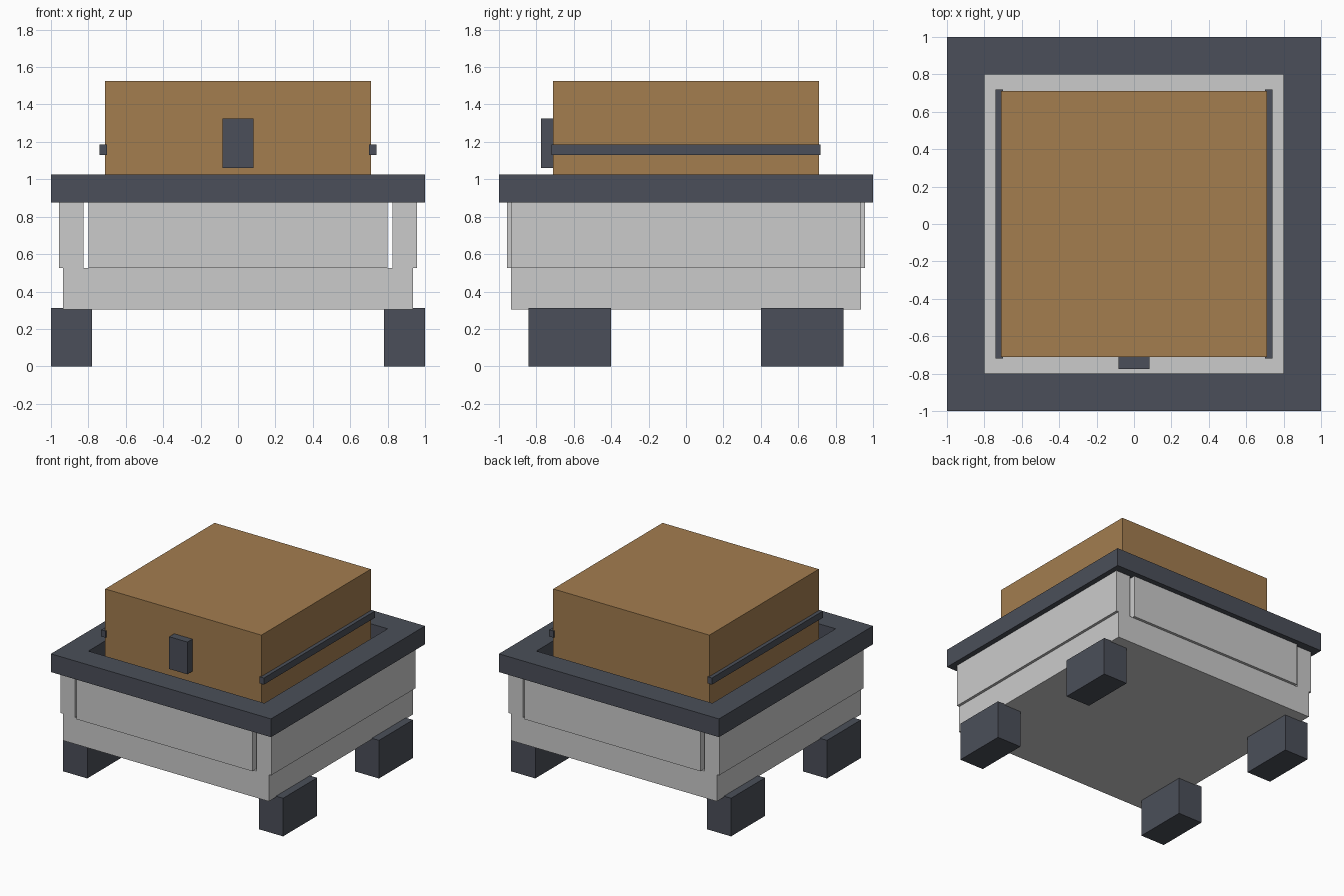
import bpy, bmesh

if "Cube" in bpy.data.objects:
    bpy.data.objects.remove(bpy.data.objects["Cube"])


def material(name, rgb):
    m = bpy.data.materials.new(name)
    m.diffuse_color = (*rgb, 1)
    m.use_nodes = True
    m.node_tree.nodes["Principled BSDF"].inputs["Base Color"].default_value = m.diffuse_color
    return m


DARK = material("dark_metal", (0.07, 0.078, 0.1))
WOOD = material("tan_box", (0.366, 0.205, 0.078))


def finish(name, bm, mat):
    bmesh.ops.recalc_face_normals(bm, faces=bm.faces)
    mesh = bpy.data.meshes.new(name)
    bm.to_mesh(mesh)
    bm.free()
    if mat:
        mesh.materials.append(mat)
    obj = bpy.data.objects.new(name, mesh)
    bpy.context.collection.objects.link(obj)
    return obj


def box(name, x, y, z, mat=None):
    """Box spanning the given (low, high) ranges."""
    bm = bmesh.new()
    bmesh.ops.create_cube(bm, size=1)
    for v in bm.verts:
        v.co = [r[0] if c < 0 else r[1] for c, r in zip(v.co, (x, y, z))]
    return finish(name, bm, mat)


def square_ring(name, outer, inner, z0, z1, mat=None):
    """Square frame with a square opening."""
    bm = bmesh.new()
    corners = [(-1, -1), (1, -1), (1, 1), (-1, 1)]
    profile = [(outer, z0), (outer, z1), (inner, z1), (inner, z0)]
    loops = [[bm.verts.new((sx * r, sy * r, z)) for r, z in profile] for sx, sy in corners]
    for i in range(4):
        a, b = loops[i], loops[(i + 1) % 4]
        for j in range(4):
            k = (j + 1) % 4
            bm.faces.new((a[j], b[j], b[k], a[k]))
    return finish(name, bm, mat)


def span(sign, lo, hi):
    return tuple(sorted((sign * lo, sign * hi)))


# Base slab and top rim
box("base_slab", (-0.935, 0.935), (-0.935, 0.935), (0.305, 0.525))
square_ring("top_rim", 1.0, 0.8, 0.875, 1.025, DARK)

# Inner box standing in the frame, with its front latch
box("inner_box", (-0.71, 0.71), (-0.71, 0.71), (0.525, 1.525), WOOD)
box("front_latch", (-0.083, 0.083), (-0.775, -0.70), (1.06, 1.325), DARK)

for s, side, end in ((-1, "left", "front"), (1, "right", "back")):
    # Wall panels, separated by narrow corner gaps
    box(side + "_wall", span(s, 0.825, 0.957), (-0.935, 0.935), (0.525, 0.875))
    box(end + "_wall", (-0.8, 0.8), span(s, 0.825, 0.957), (0.525, 0.875))
    # Side rails on the inner box
    box(side + "_rail", span(s, 0.70, 0.74), (-0.72, 0.72), (1.13, 1.185), DARK)
    # Feet
    for t, row in ((-1, "front"), (1, "back")):
        box(f"{row}_{side}_foot", span(s, 0.78, 1.0), span(t, 0.402, 0.843), (0, 0.313), DARK)
